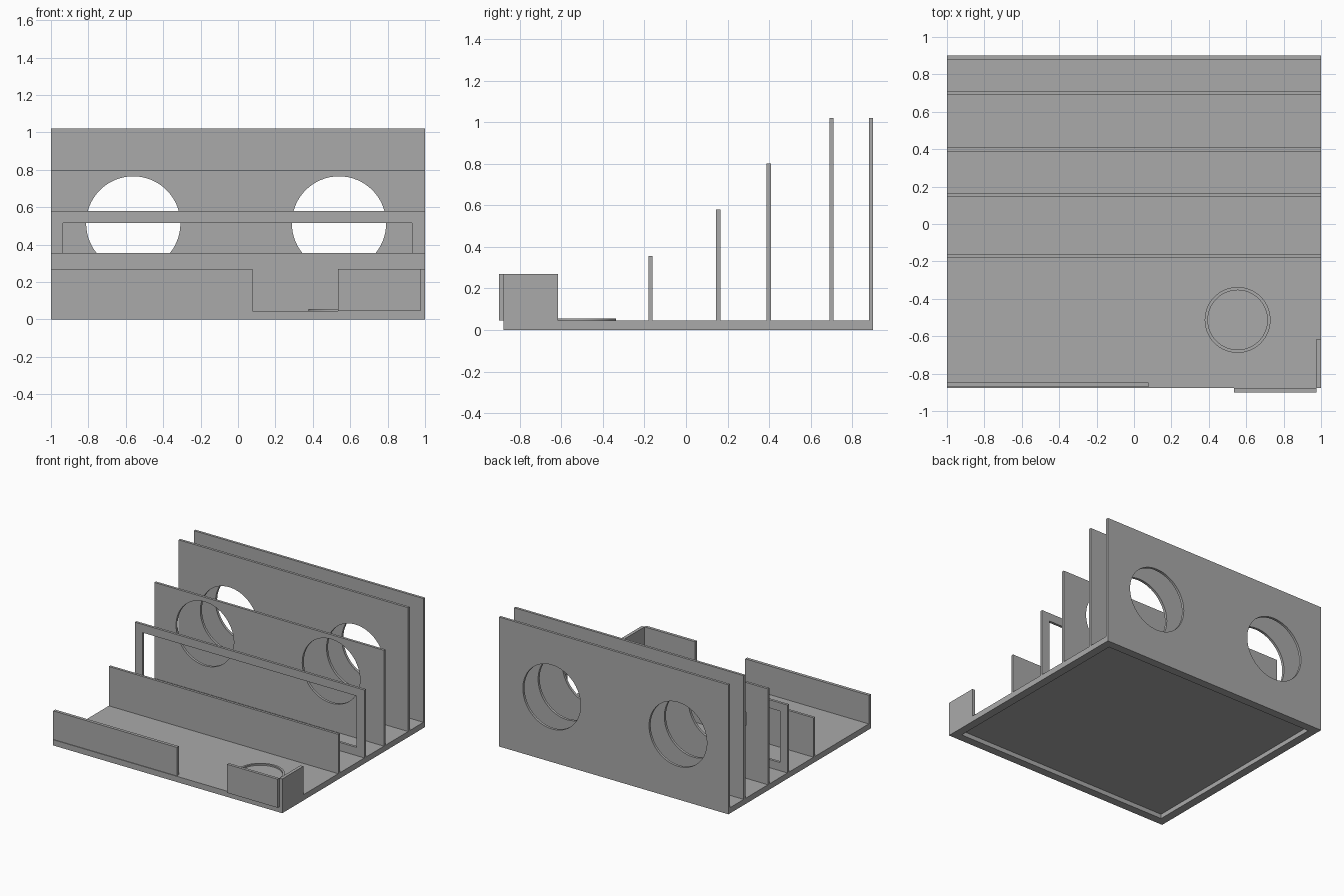
import bpy
import bmesh
from mathutils import Matrix

cube = bpy.data.objects.get("Cube")
if cube:
    bpy.data.objects.remove(cube, do_unlink=True)

GREY = (0.4, 0.4, 0.4, 1)
grey = bpy.data.materials.new("plain grey")
grey.use_nodes = True
grey.diffuse_color = GREY
grey.node_tree.nodes["Principled BSDF"].inputs["Base Color"].default_value = GREY

FLOOR = 0.045    # top of the base tray
THICK = 0.02     # panel thickness


def finish(name, bm):
    bmesh.ops.recalc_face_normals(bm, faces=bm.faces)
    mesh = bpy.data.meshes.new(name)
    bm.to_mesh(mesh)
    bm.free()
    mesh.materials.append(grey)
    obj = bpy.data.objects.new(name, mesh)
    bpy.context.collection.objects.link(obj)
    return obj


def box(name, x, y, z):
    bm = bmesh.new()
    size = [b - a for a, b in (x, y, z)]
    mid = [(a + b) / 2 for a, b in (x, y, z)]
    bmesh.ops.create_cube(bm, size=1, matrix=Matrix.Translation(mid) @ Matrix.Diagonal((*size, 1)))
    return finish(name, bm)


def cylinder(name, centre, radius, depth, along_y=False):
    bm = bmesh.new()
    turn = Matrix.Rotation(1.5707963, 4, "X") if along_y else Matrix()
    bmesh.ops.create_cone(bm, cap_ends=True, segments=64, radius1=radius, radius2=radius,
                          depth=depth, matrix=Matrix.Translation(centre) @ turn)
    return finish(name, bm)


def cut(obj, *cutters):
    for cutter in cutters:
        mod = obj.modifiers.new("cut", "BOOLEAN")
        mod.operation = "DIFFERENCE"
        mod.solver = "EXACT"
        mod.object = cutter
        cutter.hide_render = True
        cutter.hide_viewport = True
        cutter.display_type = "WIRE"


def smooth(obj):
    bpy.ops.object.select_all(action="DESELECT")
    obj.select_set(True)
    bpy.context.view_layer.objects.active = obj
    bpy.ops.object.shade_smooth_by_angle()


# Base tray, hollowed from below
base = box("base_tray", (-1, 1), (-0.877, 0.9), (0, FLOOR))
cut(base, box("base_recess_cutter", (-0.935, 0.935), (-0.812, 0.835), (-0.1, 0.035)))

# Upright panels, stepping up towards the back
panels = {}
for name, y, top in (("low_panel", -0.17, 0.355), ("window_frame_panel", 0.155, 0.58),
                     ("middle_panel", 0.398, 0.80), ("tall_panel", 0.70, 1.02),
                     ("back_panel", 0.89, 1.02)):
    panels[name] = box(name, (-1, 1), (y - THICK / 2, y + THICK / 2), (FLOOR, top))

# Long window in the second panel
cut(panels["window_frame_panel"],
    box("window_cutter", (-0.935, 0.93), (0.1, 0.2), (0.11, 0.515)))

# Round holes in line through the three rear panels
holes = [cylinder(f"{side}_hole_cutter", (x, 0.65, 0.513), 0.252, 0.7, True)
         for side, x in (("right", -0.56), ("left", 0.54))]
for name in ("middle_panel", "tall_panel", "back_panel"):
    cut(panels[name], *holes)

# Low lips along the front edge and the front corner
box("front_lip", (-1, 0.077), (-0.872, -0.847), (FLOOR, 0.27))
box("corner_front_lip", (0.535, 0.975), (-0.9, -0.877), (FLOOR, 0.27))
box("corner_side_lip", (0.975, 1), (-0.877, -0.615), (FLOOR, 0.27))

# Thin raised ring on the tray
ring = cylinder("raised_ring", (0.554, -0.513, 0.05), 0.176, 0.012)
cut(ring, cylinder("ring_cutter", (0.554, -0.513, 0.05), 0.159, 0.1))

for part in (ring, *(panels[n] for n in ("middle_panel", "tall_panel", "back_panel"))):
    smooth(part)
